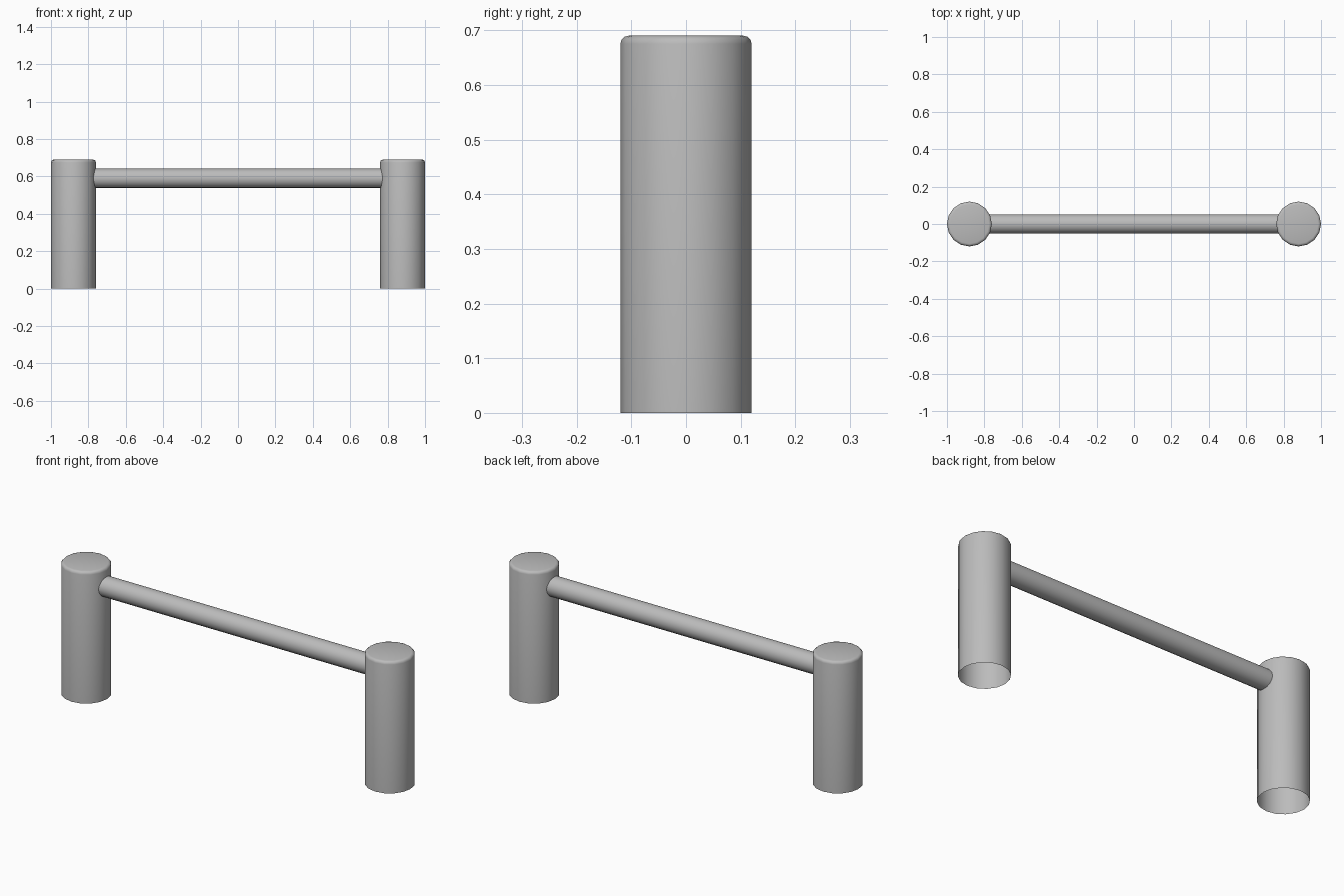
import bpy
import bmesh
from math import cos, sin, pi, radians
from mathutils import Matrix

cube = bpy.data.objects.get("Cube")
if cube:
    bpy.data.objects.remove(cube, do_unlink=True)

SIDES = 16
POST_X, POST_R, POST_H = 0.88, 0.12, 0.69
BAR_R, BAR_Z = 0.052, 0.59

grey = bpy.data.materials.new("plain grey")
grey.use_nodes = True
colour = (0.5, 0.5, 0.5, 1)
grey.diffuse_color = colour
grey.node_tree.nodes["Principled BSDF"].inputs["Base Color"].default_value = colour


def lathe(name, profile, cap_top, matrix):
    """Open-bottomed turned shape from (radius, height) points."""
    bm = bmesh.new()
    rings = [[bm.verts.new((r * cos(2 * pi * i / SIDES), r * sin(2 * pi * i / SIDES), z))
              for i in range(SIDES)] for r, z in profile]
    for low, high in zip(rings, rings[1:]):
        for i in range(SIDES):
            j = (i + 1) % SIDES
            bm.faces.new((low[i], low[j], high[j], high[i]))
    if cap_top:
        bm.faces.new(rings[-1])
    bm.transform(matrix)
    mesh = bpy.data.meshes.new(name)
    bm.to_mesh(mesh)
    bm.free()
    mesh.materials.append(grey)
    obj = bpy.data.objects.new(name, mesh)
    bpy.context.collection.objects.link(obj)
    bpy.ops.object.select_all(action="DESELECT")
    obj.select_set(True)
    bpy.context.view_layer.objects.active = obj
    bpy.ops.object.shade_smooth_by_angle(angle=radians(50))
    return obj


# Hollow posts with a rounded top rim
fillet = 0.015
post_profile = [(POST_R, 0)] + [
    (POST_R - fillet * (1 - cos(a)), POST_H - fillet * (1 - sin(a)))
    for a in (0, pi / 6, pi / 3, pi / 2)]
for name, side in (("left_post", 1), ("right_post", -1)):
    lathe(name, post_profile, True, Matrix.Translation((side * POST_X, 0, 0)))

# Round crossbar, its ends just inside the posts
reach = POST_X - POST_R + 0.015
lathe("crossbar", [(BAR_R, -reach), (BAR_R, reach)], False,
      Matrix.Translation((0, 0, BAR_Z)) @ Matrix.Rotation(pi / 2, 4, "Y"))
